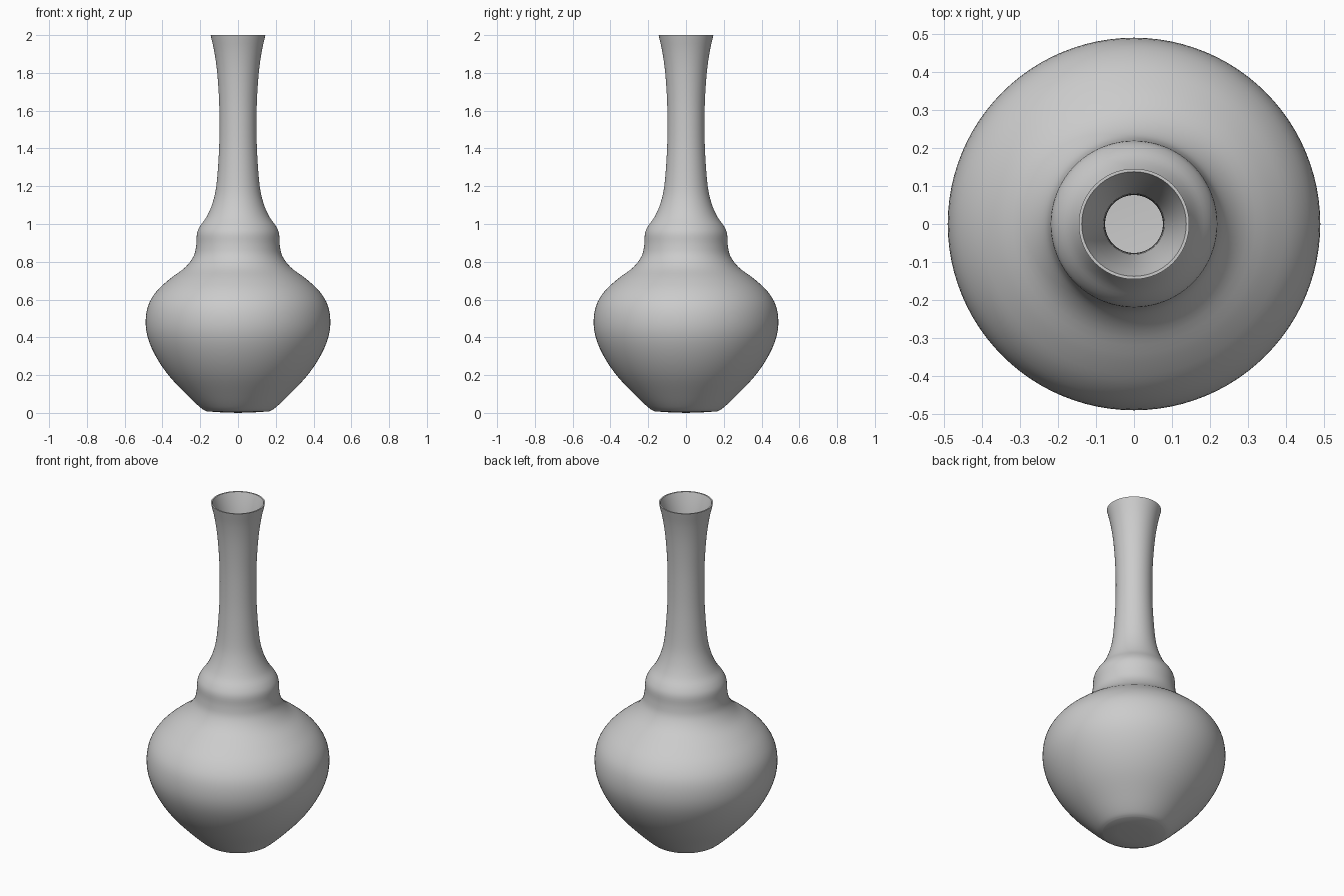
import bpy, bmesh, math
from mathutils import Vector

if "Cube" in bpy.data.objects:
    bpy.data.objects.remove(bpy.data.objects["Cube"])

# Outer silhouette (radius, height) from foot to lip
OUTER = [(0.165, 0.008), (0.195, 0.025), (0.26, 0.085), (0.36, 0.19), (0.43, 0.29),
         (0.475, 0.39), (0.489, 0.48), (0.475, 0.57), (0.43, 0.645), (0.36, 0.71),
         (0.28, 0.77), (0.235, 0.83), (0.221, 0.89), (0.217, 0.95), (0.20, 0.99),
         (0.165, 1.04), (0.135, 1.11), (0.115, 1.20), (0.102, 1.36), (0.098, 1.50),
         (0.100, 1.65), (0.110, 1.80), (0.125, 1.91), (0.145, 2.0)]
WALL = 0.022
SEGMENTS = 96


def smooth_curve(points, steps=4):
    """Catmull-Rom curve through the profile points."""
    pts = [Vector(p) for p in points]
    pts = [2 * pts[0] - pts[1]] + pts + [2 * pts[-1] - pts[-2]]
    out = []
    for a, b, c, d in zip(pts, pts[1:], pts[2:], pts[3:]):
        for i in range(steps):
            t = i / steps
            out.append(0.5 * (2 * b + (c - a) * t + (2 * a - 5 * b + 4 * c - d) * t * t
                              + (3 * b - a - 3 * c + d) * t ** 3))
    return out + [pts[-2]]


def inset(curve):
    """Inner wall, offset from the outer curve and thinning to the lip."""
    out = []
    for i, p in enumerate(curve):
        t = (curve[min(i + 1, len(curve) - 1)] - curve[max(i - 1, 0)]).normalized()
        w = WALL - 0.014 * max(0, (p.y - 1.7) / 0.3)
        q = p + Vector((-t.y, t.x)) * w
        out.append(Vector((q.x, min(max(q.y, 0.03), 2.0))))
    return out


def lathe(name, profile):
    bm = bmesh.new()
    rings = []
    for r, z in profile:
        n = 1 if r < 1e-6 else SEGMENTS
        rings.append([bm.verts.new((r * math.cos(2 * math.pi * k / SEGMENTS),
                                    r * math.sin(2 * math.pi * k / SEGMENTS), z))
                      for k in range(n)])
    for lo, hi in zip(rings, rings[1:]):
        for k in range(SEGMENTS):
            j = (k + 1) % SEGMENTS
            if len(lo) == 1:
                bm.faces.new((lo[0], hi[j], hi[k]))
            elif len(hi) == 1:
                bm.faces.new((lo[k], lo[j], hi[0]))
            else:
                bm.faces.new((lo[k], lo[j], hi[j], hi[k]))
    bmesh.ops.recalc_face_normals(bm, faces=bm.faces)
    mesh = bpy.data.meshes.new(name)
    bm.to_mesh(mesh)
    bm.free()
    obj = bpy.data.objects.new(name, mesh)
    bpy.context.collection.objects.link(obj)
    bpy.context.view_layer.objects.active = obj
    obj.select_set(True)
    bpy.ops.object.shade_smooth_by_angle(angle=math.radians(40))
    return obj


# Hollow vase: foot, outer wall, lip, inner wall, floor
outer = smooth_curve(OUTER)
inner = inset(outer)[::-1]
foot = [(0, 0.0), (0.09, 0.003)]
lathe("vase", foot + [tuple(p) for p in outer + inner] + [(0, 0.03)])
